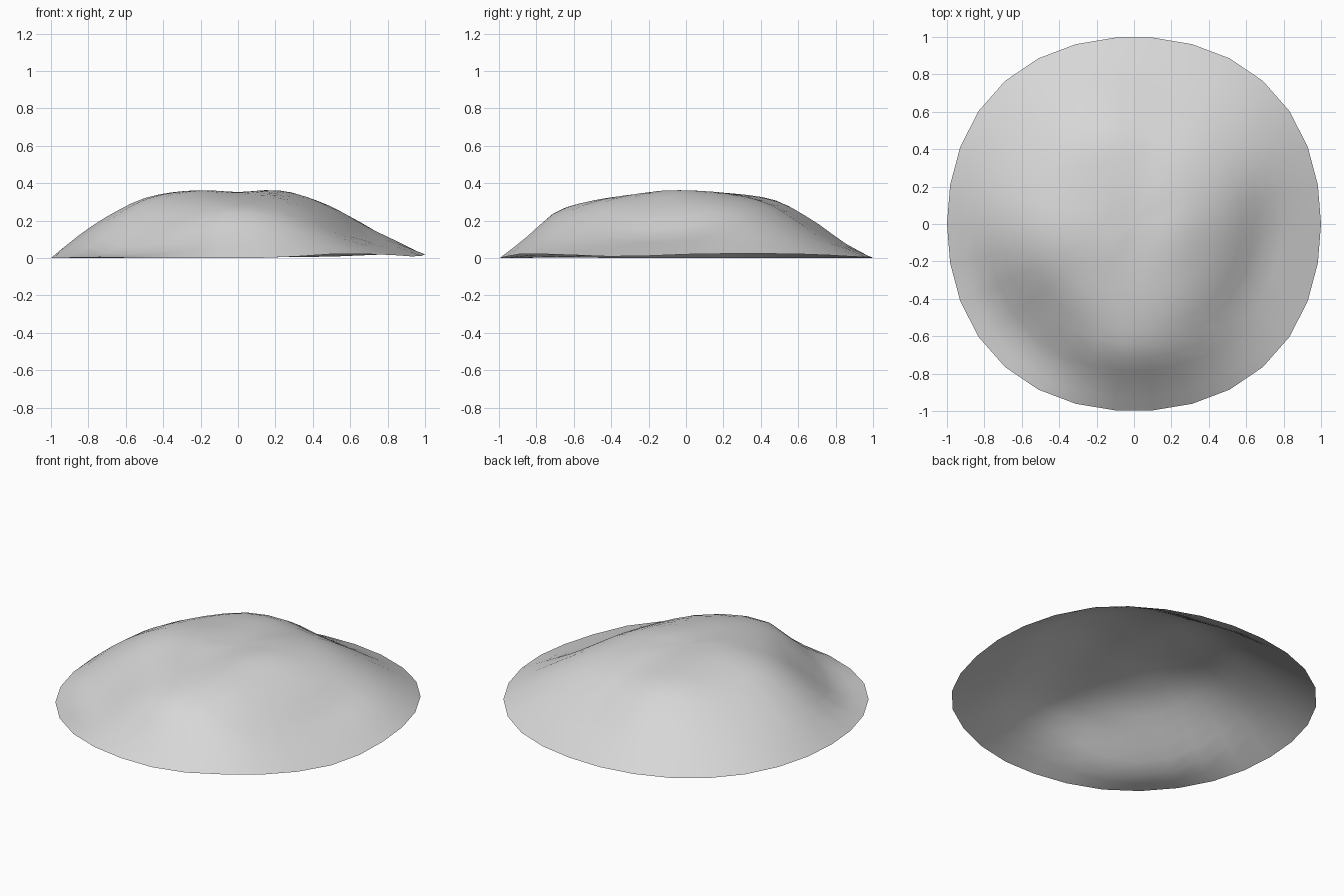
import bpy
import bmesh
import math

if "Cube" in bpy.data.objects:
    bpy.data.objects.remove(bpy.data.objects["Cube"], do_unlink=True)

SEGMENTS = 30
RINGS = 14
SUMMIT = 0.353

# Slope profiles at even compass steps, starting at +x and turning towards +y.
# Each gives heights (thousandths) at the radii below, from summit to rim.
RADII = (0, 0.25, 0.5, 0.7, 0.85, 1)
PROFILES = (
    (358, 268, 132, 78, 20),
    (355, 286, 190, 108, 24),
    (352, 295, 200, 115, 20),
    (347, 290, 182, 88, 8),
    (339, 280, 158, 68, 4),
    (343, 303, 196, 86, 0),
    (348, 312, 208, 104, 0),
    (352, 304, 202, 105, 0),
    (357, 307, 210, 112, 0),
    (361, 320, 222, 122, 0),
    (360, 308, 188, 74, 0),
    (355, 278, 124, 22, 4),
    (348, 286, 155, 40, 0),
    (342, 305, 240, 110, 0),
    (342, 307, 240, 116, 0),
    (350, 298, 195, 100, 22),
    (355, 268, 135, 65, 18),
    (357, 255, 112, 60, 8),
)


def catmull(a, b, c, d, t):
    """Smooth value between b and c."""
    return b + 0.5 * t * (c - a + t * (2 * a - 5 * b + 4 * c - d
                                       + t * (3 * (b - c) + d - a)))


def profile_height(profile, radius):
    """Height along one slope, by smooth slopes between its points."""
    heights = [SUMMIT] + [h / 1000 for h in profile]
    last = len(RADII) - 1
    slopes = [0.0]
    for i in range(1, last):
        slopes.append((heights[i + 1] - heights[i - 1]) / (RADII[i + 1] - RADII[i - 1]))
    slopes.append((heights[last] - heights[last - 1]) / (RADII[last] - RADII[last - 1]))
    i = 0
    while i < last - 1 and radius > RADII[i + 1]:
        i += 1
    span = RADII[i + 1] - RADII[i]
    t = (radius - RADII[i]) / span
    ease = t * t * (3 - 2 * t)
    return (heights[i] * (1 - ease) + heights[i + 1] * ease
            + span * t * (1 - t) * (slopes[i] * (1 - t) - slopes[i + 1] * t))


def mound_height(angle, radius):
    """Blend the four nearest slope profiles around the compass."""
    count = len(PROFILES)
    place = angle / math.tau * count
    k = int(place)
    near = [profile_height(PROFILES[(k + j) % count], radius) for j in (-1, 0, 1, 2)]
    return max(0.0, catmull(*near, place - k))


# Open mound shell, rings around a summit point
bm = bmesh.new()
summit = bm.verts.new((0, 0, SUMMIT))
previous = None
for ring in range(1, RINGS + 1):
    radius = ring / RINGS
    current = []
    for s in range(SEGMENTS):
        angle = math.tau * s / SEGMENTS
        # The rim is a slightly squared circle
        reach = radius * (1 + 0.03 * radius * math.sin(2 * angle) ** 2)
        current.append(bm.verts.new((reach * math.cos(angle), reach * math.sin(angle),
                                     mound_height(angle, radius))))
    for s in range(SEGMENTS):
        n = (s + 1) % SEGMENTS
        if previous is None:
            bm.faces.new((summit, current[s], current[n]))
        else:
            bm.faces.new((previous[s], current[s], current[n], previous[n]))
    previous = current

for face in bm.faces:
    face.smooth = True
mesh = bpy.data.meshes.new("mound")
bm.to_mesh(mesh)
bm.free()
mound = bpy.data.objects.new("mound", mesh)
bpy.context.collection.objects.link(mound)

# Plain pale grey
grey = bpy.data.materials.new("pale_grey")
grey.use_nodes = True
colour = (0.68, 0.68, 0.68, 1)
grey.diffuse_color = colour
for node in grey.node_tree.nodes:
    if node.type == "BSDF_PRINCIPLED":
        node.inputs["Base Color"].default_value = colour
mesh.materials.append(grey)
